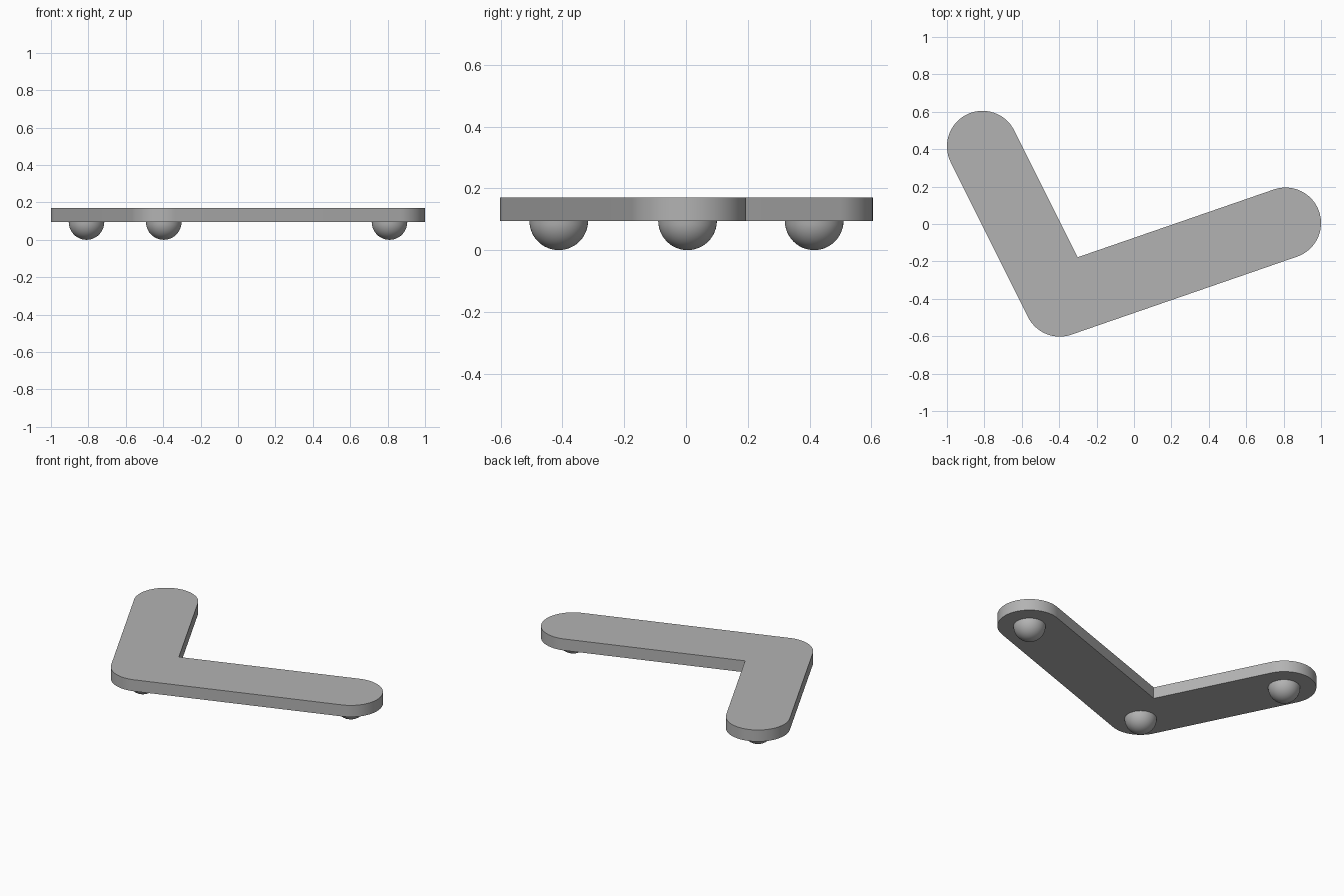
import bpy
import bmesh
import math
from mathutils import Vector

cube = bpy.data.objects.get("Cube")
if cube:
    bpy.data.objects.remove(cube, do_unlink=True)

# Main dimensions
END_BACK = Vector((-0.81, 0.415))
CORNER = Vector((-0.397, -0.412))
END_SIDE = Vector((0.81, 0.005))
ARM_RADIUS = 0.19
FOOT_RADIUS = 0.095
TOP = 0.17

grey = bpy.data.materials.new("plain_grey")
grey.use_nodes = True
colour = (0.45, 0.45, 0.45, 1)
grey.diffuse_color = colour
grey.node_tree.nodes["Principled BSDF"].inputs["Base Color"].default_value = colour


def finish(bm, name):
    mesh = bpy.data.meshes.new(name)
    bmesh.ops.recalc_face_normals(bm, faces=bm.faces[:])
    bm.to_mesh(mesh)
    bm.free()
    mesh.materials.append(grey)
    obj = bpy.data.objects.new(name, mesh)
    bpy.context.collection.objects.link(obj)
    bpy.ops.object.select_all(action='DESELECT')
    obj.select_set(True)
    bpy.context.view_layer.objects.active = obj
    bpy.ops.object.shade_smooth_by_angle(angle=math.radians(30))
    return obj


def arc(centre, start, end, steps=32):
    angles = [start + (end - start) * i / steps for i in range(steps + 1)]
    return [centre + ARM_RADIUS * Vector((math.cos(a), math.sin(a))) for a in angles]


# Angled plate: round ends, round outer corner, sharp inner corner
to_back = END_BACK - CORNER
to_side = END_SIDE - CORNER
back_angle = math.atan2(to_back.y, to_back.x)
side_angle = math.atan2(to_side.y, to_side.x)
quarter = math.pi / 2
middle = (back_angle + side_angle) / 2
reach = ARM_RADIUS / math.sin((back_angle - side_angle) / 2)
inner = CORNER + reach * Vector((math.cos(middle), math.sin(middle)))

outline = arc(END_SIDE, side_angle - quarter, side_angle + quarter)
outline.append(inner)
outline += arc(END_BACK, back_angle - quarter, back_angle + quarter)
outline += arc(CORNER, back_angle + quarter, side_angle + 3 * quarter)

bm = bmesh.new()
base = bm.faces.new([bm.verts.new((p.x, p.y, FOOT_RADIUS)) for p in outline])
raised = bmesh.ops.extrude_face_region(bm, geom=[base], use_keep_orig=True)
top_verts = [g for g in raised["geom"] if isinstance(g, bmesh.types.BMVert)]
bmesh.ops.translate(bm, verts=top_verts, vec=(0, 0, TOP - FOOT_RADIUS))
finish(bm, "angled_plate")

# Hemispherical feet under the ends and the corner
for name, spot in (("back_foot", END_BACK), ("corner_foot", CORNER), ("side_foot", END_SIDE)):
    bm = bmesh.new()
    bmesh.ops.create_uvsphere(bm, u_segments=48, v_segments=24, radius=FOOT_RADIUS)
    upper = [v for v in bm.verts if v.co.z > FOOT_RADIUS / 50]
    bmesh.ops.delete(bm, geom=upper, context='VERTS')
    foot = finish(bm, name)
    foot.location = (spot.x, spot.y, FOOT_RADIUS)
